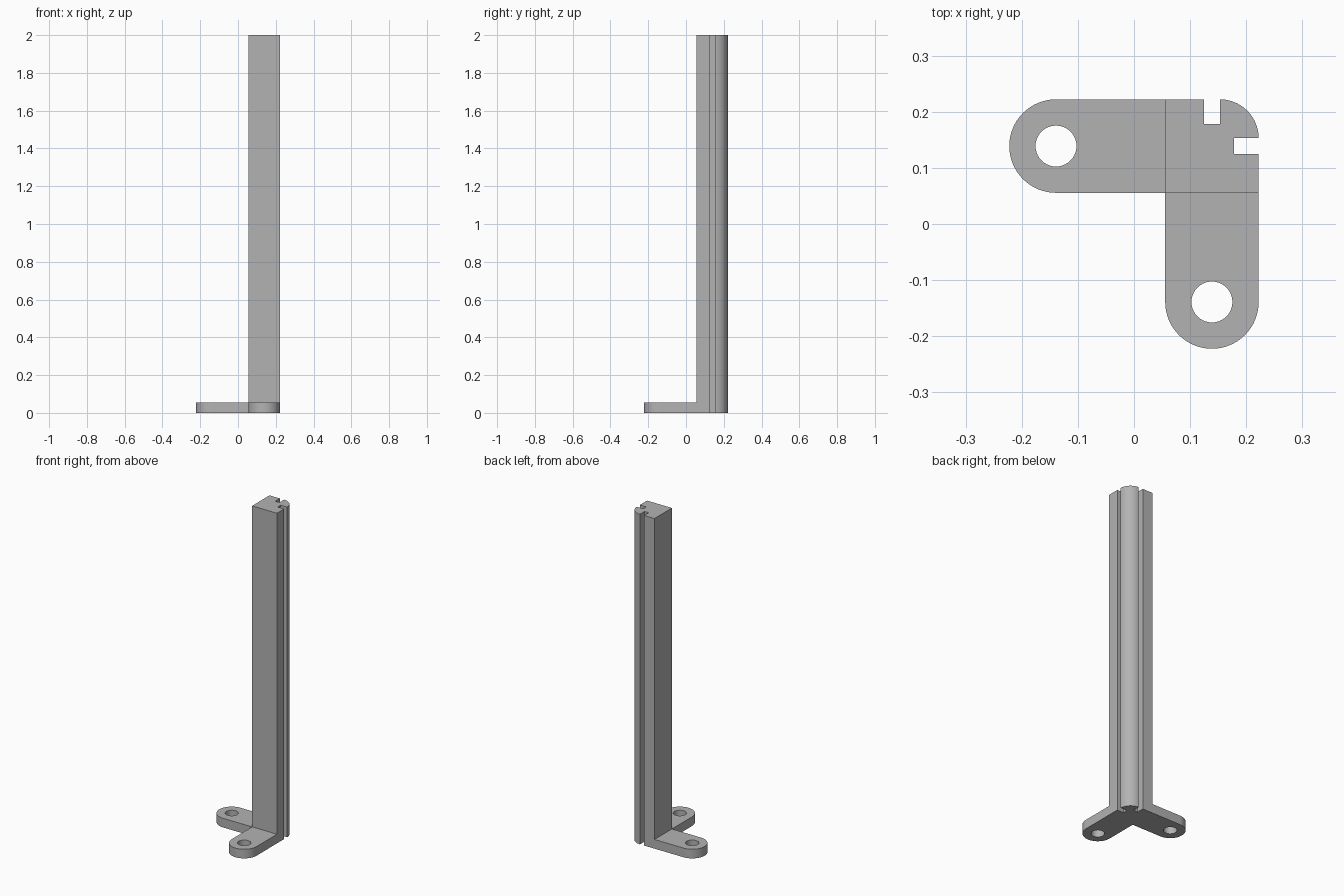
import bpy, bmesh, math
from mathutils import Vector

cube = bpy.data.objects.get("Cube")
if cube:
    bpy.data.objects.remove(cube, do_unlink=True)

INNER, OUTER = 0.0556, 0.2222      # square post limits on x and y
MID = (INNER + OUTER) / 2
HALF = (OUTER - INNER) / 2
HEIGHT, FOOT_H = 2.0, 0.0556
HOLE_R, HOLE_POS = 0.0365, -0.139
SLOT_A, SLOT_B, SLOT_IN = 0.1245, 0.153, 0.1785

grey = bpy.data.materials.new("plain grey")
grey.use_nodes = True
colour = (0.45, 0.45, 0.45, 1)
grey.diffuse_color = colour
grey.node_tree.nodes["Principled BSDF"].inputs["Base Color"].default_value = colour


def arc(cx, cy, r, start, end, steps):
    angles = [math.radians(start + (end - start) * i / steps) for i in range(steps + 1)]
    return [(cx + r * math.cos(a), cy + r * math.sin(a)) for a in angles]


def prism(name, loops, height):
    """Extrude an outline, with optional inner hole loops, up from the floor."""
    bm = bmesh.new()
    for loop in loops:
        verts = [bm.verts.new((x, y, 0)) for x, y in loop]
        for a, b in zip(verts, verts[1:] + verts[:1]):
            bm.edges.new((a, b))
    bmesh.ops.triangle_fill(bm, edges=bm.edges[:], use_beauty=True, use_dissolve=False)
    top = bmesh.ops.extrude_face_region(bm, geom=bm.faces[:], use_keep_orig=True)["geom"]
    bmesh.ops.translate(bm, verts=[v for v in top if isinstance(v, bmesh.types.BMVert)],
                        vec=Vector((0, 0, height)))
    bmesh.ops.recalc_face_normals(bm, faces=bm.faces[:])
    mesh = bpy.data.meshes.new(name)
    bm.to_mesh(mesh)
    bm.free()
    mesh.materials.append(grey)
    obj = bpy.data.objects.new(name, mesh)
    bpy.context.collection.objects.link(obj)
    bpy.ops.object.select_all(action="DESELECT")
    obj.select_set(True)
    bpy.context.view_layer.objects.active = obj
    bpy.ops.object.shade_smooth_by_angle(angle=math.radians(30))
    return obj


def swap(loop):
    return [(y, x) for x, y in loop]


# Post: square bar with a slot in each outer face and a rounded outer corner
side_slot = [(OUTER, INNER), (OUTER, SLOT_A), (SLOT_IN, SLOT_A), (SLOT_IN, SLOT_B)]
corner = arc(SLOT_B, SLOT_B, OUTER - SLOT_B, 0, 90, 16)
prism("slotted_post", [[(INNER, INNER)] + side_slot + corner + swap(side_slot)[::-1]], HEIGHT)

# Feet: round-ended tabs with a screw hole, mirrored across the diagonal
tab = [(INNER, INNER), (INNER, OUTER)] + arc(HOLE_POS, MID, HALF, 90, 270, 32)
hole = arc(HOLE_POS, MID, HOLE_R, 0, 360, 40)[:-1]
prism("right_foot", [tab, hole], FOOT_H)
prism("front_foot", [swap(tab), swap(hole)], FOOT_H)
